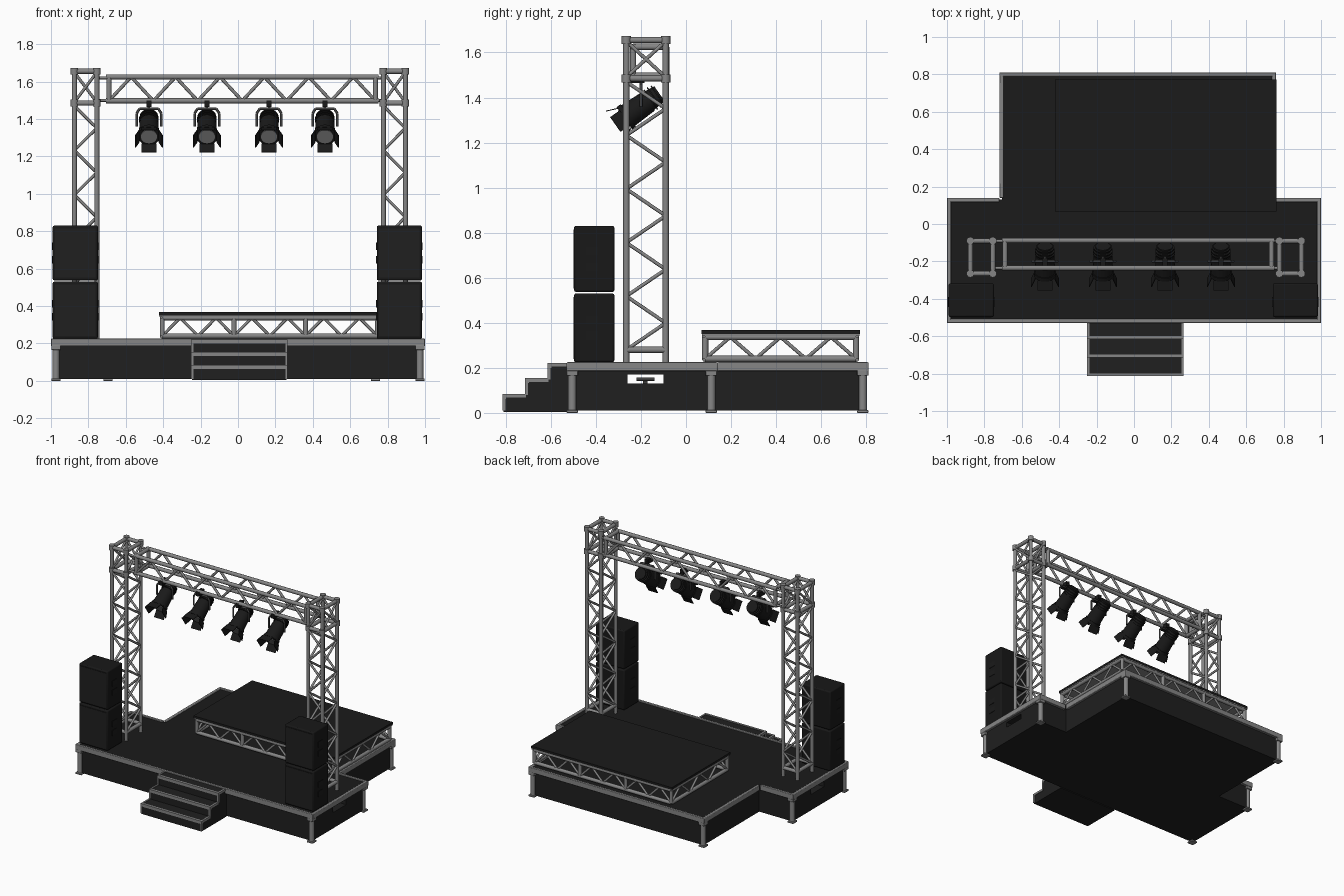
import bpy, bmesh, math
from mathutils import Vector, Matrix

old = bpy.data.objects.get("Cube")
if old:
    bpy.data.objects.remove(old)


def material(name, v):
    m = bpy.data.materials.new(name)
    m.use_nodes = True
    m.diffuse_color = (v, v, v, 1)
    m.node_tree.nodes["Principled BSDF"].inputs["Base Color"].default_value = (v, v, v, 1)
    return m


METAL = material("grey metal", 0.24)
DECK = material("black deck", 0.011)
SKIRT = material("black skirt", 0.014)
CABINET = material("speaker black", 0.009)
LAMP = material("lamp black", 0.01)
STEEL = material("dark steel", 0.05)
LENS = material("lens grey", 0.25)


def build(name, mat, boxes=(), tubes=(), radius=0.012, bevel=0):
    """One object from boxes (min, max corners) and tubes (end points)."""
    bm = bmesh.new()
    for lo, hi in boxes:
        lo, hi = Vector(lo), Vector(hi)
        size = Matrix.Diagonal((*(hi - lo), 1))
        bmesh.ops.create_cube(bm, size=1, matrix=Matrix.Translation((lo + hi) / 2) @ size)
    for a, b in tubes:
        add_cone(bm, Vector(a), Vector(b), radius, radius)
    return finish(name, mat, bm, bevel)


def add_cone(bm, a, b, r1, r2, sides=10):
    d = b - a
    mtx = Matrix.Translation((a + b) / 2) @ d.to_track_quat("Z", "Y").to_matrix().to_4x4()
    bmesh.ops.create_cone(bm, cap_ends=True, segments=sides, radius1=r1, radius2=r2,
                          depth=d.length, matrix=mtx)


def finish(name, mat, bm, bevel=0):
    me = bpy.data.meshes.new(name)
    bm.to_mesh(me)
    bm.free()
    me.materials.append(mat)
    ob = bpy.data.objects.new(name, me)
    bpy.context.collection.objects.link(ob)
    bpy.ops.object.select_all(action="DESELECT")
    ob.select_set(True)
    bpy.context.view_layer.objects.active = ob
    bpy.ops.object.shade_smooth_by_angle(angle=math.radians(40))
    if bevel:
        mod = ob.modifiers.new("soft edges", "BEVEL")
        mod.width, mod.segments = bevel, 2
    return ob


def zigzag(a, b, up, n, phase=0):
    """Diagonal braces between line a-b and the same line shifted by up."""
    a, b, up = Vector(a), Vector(b), Vector(up)
    pts = [a.lerp(b, i / n) + up * ((i + phase) % 2) for i in range(n + 1)]
    return list(zip(pts, pts[1:]))


def loop(pts):
    return list(zip(pts, pts[1:] + pts[:1]))


# Stage bodies; the front one has a narrow slot through its sides
build("front_stage_skirt", SKIRT, [
    ((-.98, -.51, .01), (.98, .12, .13)), ((-.98, -.51, .17), (.98, .12, .21)),
    ((-.98, -.51, .13), (.98, -.26, .17)), ((-.98, -.1, .13), (.98, .12, .17))])
build("rear_stage_skirt", SKIRT, [((-.7, .12, .01), (.74, .79, .21))])
build("stage_deck", DECK, [((-.985, -.52, .2), (.985, .13, .218)),
                           ((-.705, .13, .2), (.745, .8, .218))])
build("slot_bar", STEEL, [((-.9, -.19, .13), (.9, -.17, .15))],
      [((-.9, -.22, .15), (-.9, -.14, .15)), ((.9, -.22, .15), (.9, -.14, .15))], .008)

# Metal rim around the stage outline
outline = [(-1, -.53), (1, -.53), (1, .14), (.76, .14),
           (.76, .81), (-.72, .81), (-.72, .14), (-1, .14)]
rim = []
for p, q in loop([Vector(c) for c in outline]):
    d = (q - p).normalized()
    inner = q + Vector((-d.y, d.x)) * .022
    for z0, z1, grow in ((.185, .225, 0), (.195, .215, .002)):
        lo = (min(p.x, inner.x), min(p.y, inner.y), z0)
        hi = (max(p.x, inner.x), max(p.y, inner.y), z1)
        if not grow:
            rim.append((lo, hi))
build("stage_rim", METAL, rim, bevel=.004)

# Corner legs with collars and feet
corners = [(x, y) for x in (-.973, .973) for y in (-.505, .112)] + [(-.695, .785), (.735, .785)]
build("stage_legs", METAL, tubes=[((x, y, 0), (x, y, .2)) for x, y in corners], radius=.019)
build("leg_feet_and_collars", METAL, [
    ((x - .025, y - .025, z), (x + .025, y + .025, z + h))
    for x, y in corners for z, h in ((0, .012), (.165, .025))], bevel=.003)

# Steps with metal nosings and side edges
X0, X1 = -.25, .265
treads = [(-.81, .08), (-.71, .15), (-.61, .218)]
build("steps", SKIRT, [((X0 + .005, y, 0.004), (X1 - .005, -.51, z)) for y, z in treads])
edges = []
for y, z in treads:
    edges.append(((X0, y - .004, z - .018), (X1, y + .012, z + .004)))
    for x in (X0, X1 - .012):
        edges.append(((x, y, z - .012), (x + .012, y + .1, z + .004)))
        edges.append(((x, y - .004, z - .07), (x + .012, y + .008, z)))
build("step_edges", METAL, edges)

# Drum riser: truss sides carrying a deck
RX0, RX1, RY0, RY1, RZ0, RZ1 = -.405, .745, .085, .755, .24, .337
ring = [(RX0, RY0), (RX1, RY0), (RX1, RY1), (RX0, RY1)]
rails, braces = [], []
for (p, q), n in zip(loop(ring), (12, 6, 12, 6)):
    rails += [((*p, z), (*q, z)) for z in (RZ0, RZ1)]
    a, b = Vector((*p, RZ0)), Vector((*q, RZ0))
    braces += zigzag(a, b, (0, 0, RZ1 - RZ0), n)
    for i in range(0, n, 4 if n > 6 else 6):
        v = a.lerp(b, i / n)
        rails.append((v, v + Vector((0, 0, RZ1 - RZ0))))
build("riser_rails", METAL, tubes=rails, radius=.014)
build("riser_braces", METAL, tubes=braces, radius=.008)
build("riser_deck", DECK, [((-.422, .068, .35), (.762, .772, .367))])
build("riser_deck_edge", METAL, [((-.42, .07, .342), (.76, .77, .352))])

# Two lattice towers with a heavier sleeve block on top
Y0, Y1 = -.265, -.09
for side, x0, x1 in (("right", -.875, -.755), ("left", .777, .895)):
    foot = [(x0, Y0), (x1, Y0), (x1, Y1), (x0, Y1)]
    posts = [((*p, .21), (*p, 1.67)) for p in foot]
    posts += [((*p, z), (*q, z)) for p, q in loop(foot) for z in (.28, 1.485, 1.655)]
    build(side + "_tower_frame", METAL, tubes=posts, radius=.014)
    lattice = []
    for i, (p, q) in enumerate(loop(foot)):
        across = Vector((*q, 0)) - Vector((*p, 0))
        lattice += zigzag((*p, .28), (*p, 1.47), across, 10, i // 2)
        if i % 2:
            lattice += [((*p, 1.49), (*q, 1.65)), ((*q, 1.49), (*p, 1.65))]
        else:
            lattice.append(((*p, 1.49), (*q, 1.65)))
    build(side + "_tower_braces", METAL, tubes=lattice, radius=.008)
    build(side + "_tower_joints", METAL, tubes=[
        ((*p, z - .018), (*p, z + .018)) for p in foot for z in (1.485, 1.655)], radius=.021)
    # Bridge between sleeve block and beam
    end = -.7 if side == "right" else .745
    near = x1 if side == "right" else x0
    build(side + "_beam_connector", METAL, tubes=[
        ((near, y, z), (end, y, z)) for y in (-.235, -.09) for z in (1.5, 1.62)], radius=.008)

# Overhead box beam
BX0, BX1, BY0, BY1, BZ0, BZ1 = -.69, .735, -.235, -.088, 1.497, 1.625
beam = [((BX0 - .015, y, z), (BX1 + .015, y, z)) for y in (BY0, BY1) for z in (BZ0, BZ1)]
for x in (BX0, BX1):
    square = [(x, BY0, BZ0), (x, BY1, BZ0), (x, BY1, BZ1), (x, BY0, BZ1)]
    beam += loop(square)
build("beam_rails", METAL, tubes=beam, radius=.014)
build("beam_braces", METAL, tubes=[
    s for y in (BY0, BY1) for s in zigzag((BX0, y, BZ0), (BX1, y, BZ0), (0, 0, BZ1 - BZ0), 12)],
    radius=.009)

# Stage lamps, tilted forward and down
for n, x in enumerate((-.476, -.166, .166, .465), 1):
    pivot = Vector((x, -.2, 1.36))
    place = Matrix.Translation(pivot) @ Matrix.Rotation(math.radians(35), 4, "X")
    bm = bmesh.new()
    for ya, yb, ra, rb in ((-.07, .04, .055, .05), (-.09, -.068, .06, .06),
                           (.04, .1, .046, .04), (.05, .056, .053, .053),
                           (.068, .074, .053, .053), (.086, .092, .05, .05)):
        add_cone(bm, Vector((0, ya, 0)), Vector((0, yb, 0)), ra, rb, 18)
    for k in range(4):
        door = (Matrix.Rotation(k * math.pi / 2, 4, "Y") @ Matrix.Translation((0, -.113, .062))
                @ Matrix.Rotation(math.radians(-22), 4, "X") @ Matrix.Diagonal((.08, .055, .004, 1)))
        bmesh.ops.create_cube(bm, size=1, matrix=door)
    bm.transform(place)
    finish(f"lamp_body_{n}", LAMP, bm)
    bm = bmesh.new()
    add_cone(bm, Vector((0, -.095, 0)), Vector((0, -.088, 0)), .044, .044, 18)
    bm.transform(place)
    finish(f"lamp_lens_{n}", LENS, bm)
    arms = [pivot + Vector(v) for v in ((-.066, 0, 0), (-.066, 0, .07), (-.05, 0, .095),
                                        (.05, 0, .095), (.066, 0, .07), (.066, 0, 0))]
    hook = Vector((x, -.2, 1.497))
    build(f"lamp_yoke_{n}", STEEL, tubes=list(zip(arms, arms[1:])) + [
        (pivot + Vector((0, 0, .095)), hook), ((x, BY0, 1.49), (x, BY0 + .06, 1.49))], radius=.007)
    build(f"lamp_clamp_{n}", LAMP, [((x - .014, -.25, 1.465), (x + .014, -.185, 1.5))])

# Stacked speakers with grilles and side handles
for side, cx in (("right", -.87), ("left", .863)):
    for level, z in (("lower", .225), ("upper", .537)):
        name = f"{side}_{level}_speaker"
        top = z + (.305 if level == "lower" else .293)
        build(name, CABINET, [((cx - .121, -.497, z), (cx + .121, -.318, top))], bevel=.008)
        build(name + "_grille", SKIRT, [((cx - .108, -.5, z + .015), (cx + .108, -.495, top - .015))])
        mid = (z + top) / 2
        build(name + "_handles", LAMP, [
            ((cx + s * .12 - .004, -.445, mid + dz - .02), (cx + s * .12 + .004, -.39, mid + dz + .02))
            for s in (-1, 1) for dz in (-.035, .035)])
